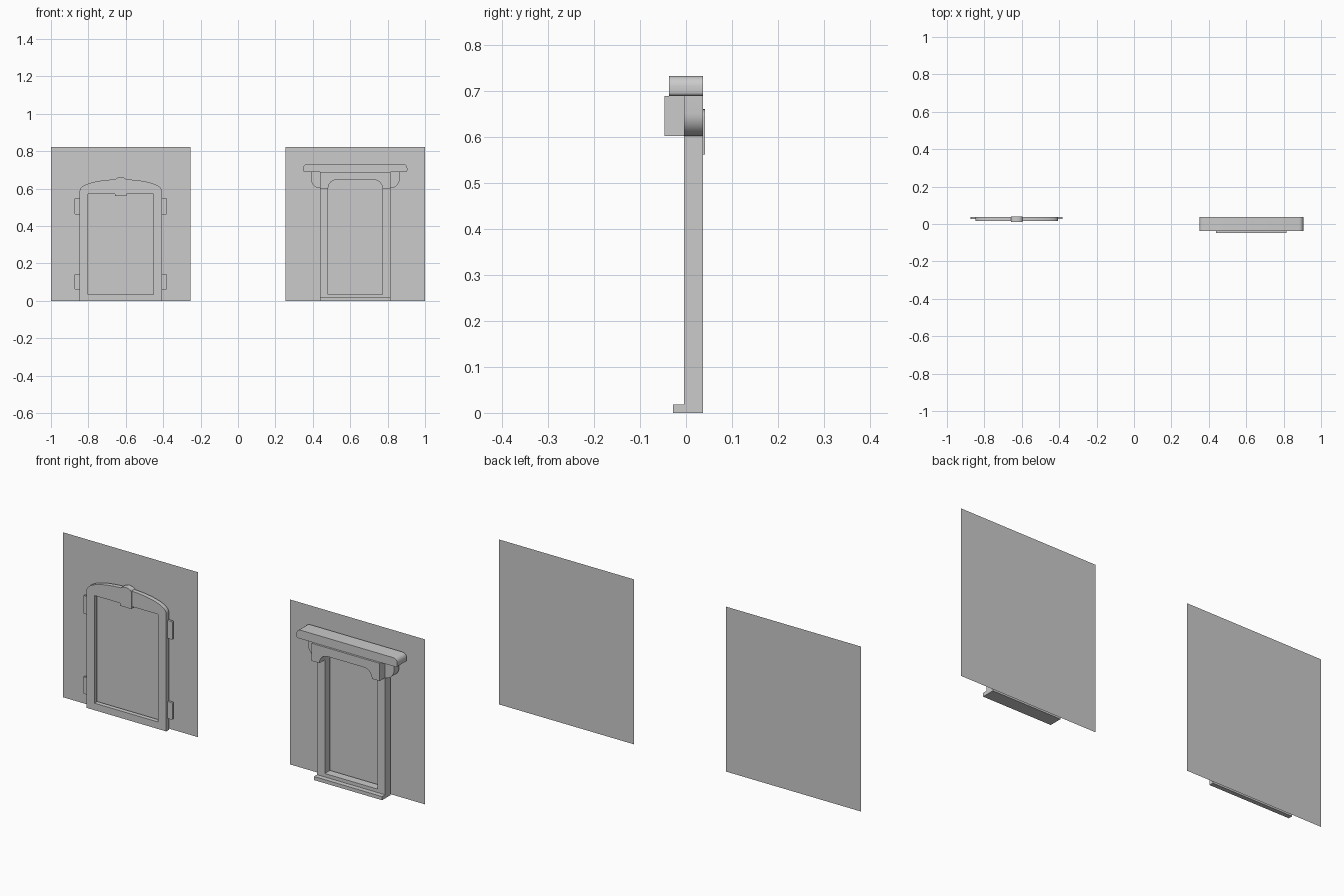
import bpy, bmesh
from math import sin, cos, pi

if "Cube" in bpy.data.objects:
    bpy.data.objects.remove(bpy.data.objects["Cube"])

WALL_Y = 0.047     # plane of both wall panels
BACK = 0.037       # back of the window trim
CX = 0.627         # window centre distance from the middle


def link(name, bm):
    me = bpy.data.meshes.new(name)
    bm.to_mesh(me)
    bm.free()
    ob = bpy.data.objects.new(name, me)
    bpy.context.collection.objects.link(ob)
    bpy.ops.object.select_all(action='DESELECT')
    bpy.context.view_layer.objects.active = ob
    ob.select_set(True)
    bpy.ops.object.shade_smooth_by_angle(angle=0.5)
    return ob


def slab(name, loops, y0, y1, cx=0.0):
    """Extrude x/z outlines (outer loop, then holes) from y0 back to y1."""
    bm = bmesh.new()
    edges = []
    for loop in loops:
        vs = [bm.verts.new((x + cx, y0, z)) for x, z in loop]
        edges += [bm.edges.new((vs[i - 1], vs[i])) for i in range(len(vs))]
    bmesh.ops.triangle_fill(bm, edges=edges, use_beauty=True, normal=(0, -1, 0))
    ext = bmesh.ops.extrude_face_region(bm, geom=bm.faces[:])['geom']
    for v in ext:
        if isinstance(v, bmesh.types.BMVert):
            v.co.y = y1
    # extrusion removes the source cap, so make sure the front is present
    if not any(all(abs(v.co.y - y0) < 1e-6 for v in f.verts) for f in bm.faces):
        front = [e for e in bm.edges if all(abs(v.co.y - y0) < 1e-6 for v in e.verts)]
        bmesh.ops.triangle_fill(bm, edges=front, use_beauty=True, normal=(0, -1, 0))
    bmesh.ops.recalc_face_normals(bm, faces=bm.faces[:])
    bmesh.ops.dissolve_limit(bm, angle_limit=0.01, verts=bm.verts[:], edges=bm.edges[:])
    return link(name, bm)


def rounded(x0, x1, z0, z1, top=0.0, bottom=0.0, n=8):
    """Rectangle outline with separate top and bottom corner radii."""
    pts = []
    for x, z, r, sx, sz, a in ((x1, z1, top, -1, -1, 0), (x0, z1, top, 1, -1, pi / 2),
                               (x0, z0, bottom, 1, 1, pi), (x1, z0, bottom, -1, 1, 1.5 * pi)):
        if r == 0:
            pts.append((x, z))
        else:
            pts += [(x + sx * r + r * cos(a + i * pi / 2 / n),
                     z + sz * r + r * sin(a + i * pi / 2 / n)) for i in range(n + 1)]
    return pts


def wall(name, cx):
    bm = bmesh.new()
    bm.faces.new([bm.verts.new((cx + x, WALL_Y, z)) for x, z in
                  ((-0.373, 0), (0.373, 0), (0.373, 0.823), (-0.373, 0.823))])
    return link(name, bm)


# Wall panels
wall("left_wall", -CX)
wall("right_wall", CX)

# Left window: frame with a flattened arch top
N = 28
arch = [(0.22 * cos(i * pi / N), 0.585 + 0.065 * sin(i * pi / N) ** 0.9) if 0 < i < N
        else (0.22 if i == 0 else -0.22, 0.585) for i in range(N + 1)]
opening = rounded(-0.176, 0.176, 0.035, 0.572)
slab("arched_frame", [arch + [(-0.22, 0), (0.22, 0)], opening], 0.015, BACK, -CX)

# Keystone with a domed top
dome = [(0.031 * cos(i * pi / 10), 0.645 + 0.016 * sin(i * pi / 10)) for i in range(11)]
slab("keystone", [dome + [(-0.031, 0.562), (0.031, 0.562)]], 0.010, 0.041, -CX)

# Shutter hinges on both sides
for side in (-1, 1):
    for z0, z1 in ((0.06, 0.145), (0.46, 0.55)):
        a, b = sorted((side * 0.215, side * 0.246))
        slab("hinge", [rounded(a, b, z0, z1, 0.004, 0.004, 2)], 0.026, BACK, -CX)

# Right window: tall frame with a round-cornered opening
slab("tall_frame", [rounded(-0.188, 0.188, 0, 0.69),
                    rounded(-0.145, 0.145, 0.035, 0.647, top=0.045)], -0.004, BACK, CX)

# Rounded brackets beside the frame under the cornice
for side in (-1, 1):
    r = 0.05
    outline = [(0.188, 0.69), (0.188, 0.602)]
    outline += [(0.237 - r + r * cos(a), 0.602 + r + r * sin(a))
                for a in [-pi / 2 + i * pi / 20 for i in range(11)]]
    outline.append((0.237, 0.69))
    slab("bracket", [[(side * x, z) for x, z in outline]], -0.004, BACK, CX)

# Raised lintel block following the opening's curve
inner = [p for p in rounded(-0.145, 0.145, 0.602, 0.647, top=0.0449)][:-2]
slab("lintel", [[(-0.188, 0.69), (-0.188, 0.602), (-0.145, 0.602)] + inner[::-1]
                + [(0.145, 0.602), (0.188, 0.602), (0.188, 0.69)]], -0.047, -0.004, CX)

# Cornice and sill
slab("cornice", [rounded(-0.278, 0.278, 0.69, 0.733, 0.022, 0.008, 4)], -0.037, BACK, CX)
slab("sill", [rounded(-0.188, 0.188, 0, 0.018)], -0.028, -0.004, CX)
